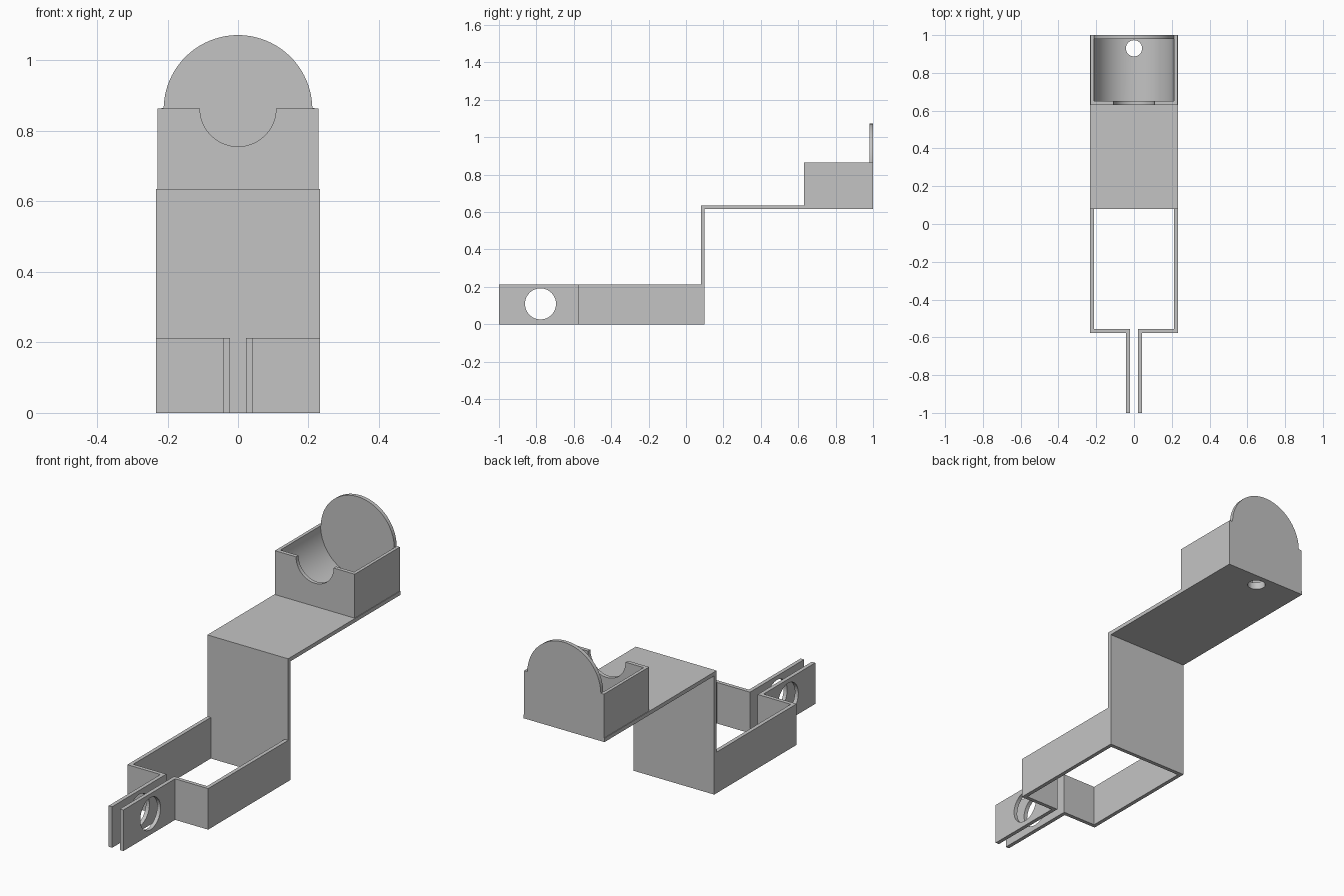
import bpy, bmesh
from math import cos, sin, pi, radians
from mathutils import Matrix, Vector

cube = bpy.data.objects.get("Cube")
if cube:
    bpy.data.objects.remove(cube, do_unlink=True)

grey = bpy.data.materials.new("plain_grey")
grey.use_nodes = True
COLOUR = (0.55, 0.55, 0.55, 1)
grey.diffuse_color = COLOUR
grey.node_tree.nodes["Principled BSDF"].inputs["Base Color"].default_value = COLOUR


def extrude(name, profile, place, start, end):
    """Extrude a flat profile; place(u, v, depth) maps it to space."""
    bm = bmesh.new()
    face = bm.faces.new([bm.verts.new(place(u, v, start)) for u, v in profile])
    shift = Vector(place(0, 0, end)) - Vector(place(0, 0, start))
    result = bmesh.ops.extrude_face_region(bm, geom=[face], use_keep_orig=True)
    moved = [g for g in result["geom"] if isinstance(g, bmesh.types.BMVert)]
    bmesh.ops.translate(bm, vec=shift, verts=moved)
    bmesh.ops.recalc_face_normals(bm, faces=bm.faces)
    mesh = bpy.data.meshes.new(name)
    bm.to_mesh(mesh)
    bm.free()
    mesh.materials.append(grey)
    ob = bpy.data.objects.new(name, mesh)
    bpy.context.collection.objects.link(ob)
    return ob


def along_x(u, v, d): return (d, u, v)
def along_y(u, v, d): return (u, d, v)
def along_z(u, v, d): return (u, v, d)


def arc(cx, cy, r, a0, a1, steps=48):
    angles = [radians(a0 + (a1 - a0) * i / steps) for i in range(steps + 1)]
    return [(cx + r * cos(a), cy + r * sin(a)) for a in angles]


def circle(cx, cy, r):
    return arc(cx, cy, r, 0, 360)[:-1]


def drill(targets, cutter):
    """Cut a helper solid out of each target, then hide the helper."""
    for ob in targets:
        mod = ob.modifiers.new("hole", "BOOLEAN")
        mod.operation = "DIFFERENCE"
        mod.solver = "EXACT"
        mod.object = cutter
    cutter.hide_render = True
    cutter.hide_viewport = True


W, T = 0.232, 0.02          # half width and sheet thickness
BAND = 0.213                # clamp height
SHELF = 0.636               # shelf top
BACK = 0.1                  # rear of clamp
FRONT = -0.576              # front wall of clamp
RIM = 0.864                 # cradle rim

# Clamp band with two prongs, open at the front
outer = [(0.042, -1), (0.042, FRONT), (W, FRONT), (W, BACK)]
inner = [(W - T, BACK - T), (W - T, FRONT + T), (0.022, FRONT + T), (0.022, -1)]
mirror = lambda pts: [(-x, y) for x, y in reversed(pts)]
clamp = extrude("clamp_band", outer + mirror(outer) + mirror(inner) + inner,
                along_z, 0, BAND)
drill([clamp], extrude("bolt_hole_cutter", circle(-0.778, 0.109, 0.083),
                       along_x, -0.1, 0.1))

# Riser and shelf bent from one sheet
bracket = extrude("riser_and_shelf",
                  [(BACK - T, BAND), (BACK, BAND), (BACK, SHELF - T),
                   (1, SHELF - T), (1, SHELF), (BACK - T, SHELF)],
                  along_x, -W, W)


# Cradle: front wall with notch, round trough, and back wall
def trough(name, radius, y0, y1):
    w = 0.229
    profile = [(-w, RIM), (-w, SHELF), (w, SHELF), (w, RIM)]
    return extrude(name, profile + arc(0, RIM, radius, 0, -180), along_y, y0, y1)


trough("cradle_front_wall", 0.108, 0.63, 0.65)
body = trough("cradle_trough", 0.212, 0.65, 0.98)
extrude("cradle_back_wall",
        [(-0.229, RIM), (-0.229, SHELF), (0.229, SHELF), (0.229, RIM)]
        + arc(0, RIM - 0.003, 0.211, 1, 179), along_y, 0.98, 1)

# Drain hole through trough and shelf
drill([body, bracket], extrude("drain_hole_cutter", circle(0, 0.93, 0.043),
                               along_z, 0.5, 0.75))

# Smooth the round surfaces, keep corners sharp
bpy.ops.object.select_all(action="DESELECT")
for ob in bpy.context.collection.objects:
    if ob.type == "MESH" and not ob.hide_render:
        ob.select_set(True)
        bpy.context.view_layer.objects.active = ob
bpy.ops.object.shade_smooth_by_angle(angle=radians(30))
